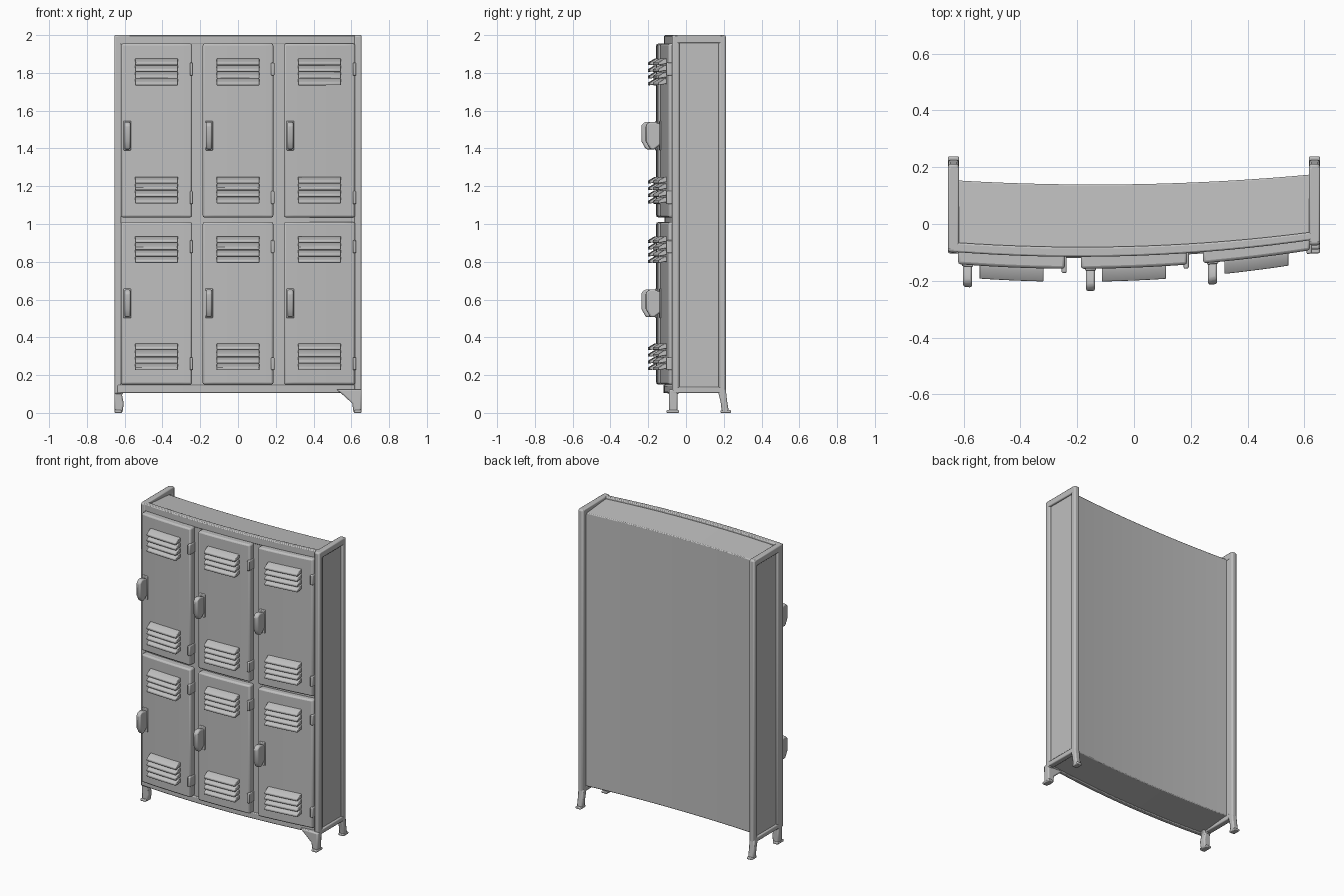
import bpy, bmesh, math

cube = bpy.data.objects.get("Cube")
if cube:
    bpy.data.objects.remove(cube, do_unlink=True)

# Single grey painted metal
metal = bpy.data.materials.new("grey_metal")
metal.use_nodes = True
GREY = (0.52, 0.52, 0.52, 1)
metal.diffuse_color = GREY
bsdf = metal.node_tree.nodes["Principled BSDF"]
bsdf.inputs["Base Color"].default_value = GREY
bsdf.inputs["Roughness"].default_value = 0.7


def bow(x, y):
    """Depth offset of the bowed cabinet, stronger at the front than the back."""
    front = -0.023 + 0.042 * x + 0.10 * x * x
    back = -0.03 + 0.0167 * x + 0.061 * x * x
    t = min(max((y + 0.15) / 0.2, 0), 1)
    return front + (back - front) * t


def prism(name, profile, lo, hi, axis="x", cuts=0, bent=True, bevel=0.006):
    """Extrude a closed profile, (y, z) along x or (x, z) along y."""
    bm = bmesh.new()
    rings = []
    for i in range(cuts + 2):
        t = lo + (hi - lo) * i / (cuts + 1)
        ring = [(t, a, b) if axis == "x" else (a, t, b) for a, b in profile]
        rings.append([bm.verts.new((x, y + (bow(x, y) if bent else 0), z)) for x, y, z in ring])
    n = len(profile)
    for r, s in zip(rings, rings[1:]):
        for k in range(n):
            bm.faces.new((r[k], r[(k + 1) % n], s[(k + 1) % n], s[k]))
    bm.faces.new(rings[0])
    bm.faces.new(rings[-1])
    bmesh.ops.recalc_face_normals(bm, faces=bm.faces)
    mesh = bpy.data.meshes.new(name)
    bm.to_mesh(mesh)
    bm.free()
    mesh.materials.append(metal)
    ob = bpy.data.objects.new(name, mesh)
    bpy.context.collection.objects.link(ob)
    if bevel:
        mod = ob.modifiers.new("soft_edges", "BEVEL")
        mod.width = bevel
        mod.segments = 2
        mod.limit_method = "ANGLE"
        mod.angle_limit = math.radians(40)
    bpy.ops.object.select_all(action="DESELECT")
    ob.select_set(True)
    bpy.context.view_layer.objects.active = ob
    bpy.ops.object.shade_smooth_by_angle(angle=math.radians(40))
    return ob


def box(name, x0, x1, y0, y1, z0, z1, **kw):
    return prism(name, [(y0, z0), (y1, z0), (y1, z1), (y0, z1)], x0, x1, **kw)


# Cabinet body with slightly sloping top, header and bottom rail
prism("cabinet_body", [(-0.085, 0.11), (0.17, 0.135), (0.17, 1.968), (-0.085, 1.988)],
      -0.63, 0.63, cuts=15, bevel=0.005)
box("header_rail", -0.64, 0.64, -0.087, -0.052, 1.95, 2.0, cuts=15)
box("bottom_rail", -0.64, 0.64, -0.092, -0.06, 0.105, 0.148, cuts=15)

# Framed sides with recessed panels
for side, s, front in (("left", 1, -0.075), ("right", -1, -0.1)):
    x0, x1 = sorted((s * 0.616, s * 0.655))
    p0, p1 = sorted((s * 0.62, s * 0.642))
    box(side + "_side_panel", p0, p1, front + 0.02, 0.185, 0.12, 1.98, bent=False, bevel=0)
    box(side + "_front_post", x0, x1, front, -0.035, 0.1, 2.0, bent=False, bevel=0.01)
    box(side + "_rear_post", x0, x1, 0.173, 0.212, 0.1, 2.0, bent=False, bevel=0.01)
    for label, z0, z1 in (("top", 1.957, 2.0), ("bottom", 0.105, 0.137)):
        box(f"{side}_{label}_side_rail", x0, x1, front + 0.01, 0.2, z0, z1, bent=False)

    # Front leg with gusset, splayed rear leg and small foot pads
    reach = 0.52 if s > 0 else 0.585
    leg = [(reach, 0.125), (0.655, 0.125), (0.652, 0), (0.612, 0), (0.605, 0.05), (reach + 0.03, 0.1)]
    prism(side + "_front_leg", [(s * a, b) for a, b in leg], -0.09, -0.045,
          axis="y", bent=False, bevel=0.008)
    rear = [(0.165, 0.13), (0.21, 0.13), (0.218, 0.06), (0.228, 0), (0.19, 0), (0.183, 0.06)]
    prism(side + "_rear_leg", rear, x0, x1, bent=False, bevel=0.008)
    for label, y0, y1 in (("front", -0.103, -0.037), ("rear", 0.183, 0.238)):
        box(f"{side}_{label}_foot", x0, x1, y0, y1, 0, 0.015, bent=False, bevel=0.005)

# Sloping hood of one vent slat, and the outline of one handle
SLAT = [(-0.115, 0.036), (-0.14, 0.036), (-0.176, 0.015), (-0.176, 0.001), (-0.137, 0.008), (-0.115, 0.008)]
HANDLE = [(-0.12, 0.055), (-0.165, 0.073), (-0.19, 0.073), (-0.209, 0.055),
          (-0.209, -0.03), (-0.185, -0.073), (-0.165, -0.073), (-0.12, -0.04)]

columns = (("right", -0.62, -0.243), ("middle", -0.187, 0.187), ("left", 0.243, 0.62))
rows = (("lower", 0.15, 1.01, 0.58, (0.225, 0.792), (0.26, 0.88)),
        ("upper", 1.035, 1.955, 1.468, (1.107, 1.733), (1.14, 1.82)))

# Doors with vents, handle and hinges
for col, x0, x1 in columns:
    mid = (x0 + x1) / 2
    for row, z0, z1, grip, vents, hinges in rows:
        tag = f"{row}_{col}"
        box(tag + "_door", x0, x1, -0.13, -0.075, z0, z1, cuts=5, bevel=0.01)
        for v, base in enumerate(vents):
            for i in range(4):
                prism(f"{tag}_vent_{v}_slat_{i}", [(y, z + base + i * 0.0355) for y, z in SLAT],
                      mid - 0.113, mid + 0.113, cuts=3, bevel=0.003)
        hx = x0 + 0.034
        prism(tag + "_handle", [(y, z + grip) for y, z in HANDLE], hx - 0.016, hx + 0.016, bevel=0.008)
        box(tag + "_handle_plate", hx - 0.02, hx + 0.02, -0.136, -0.12, grip - 0.078, grip + 0.078, bevel=0.004)
        for h, z in enumerate(hinges):
            box(f"{tag}_hinge_{h}", x1 - 0.012, x1 + 0.006, -0.145, -0.085, z - 0.034, z + 0.034, bevel=0.005)
